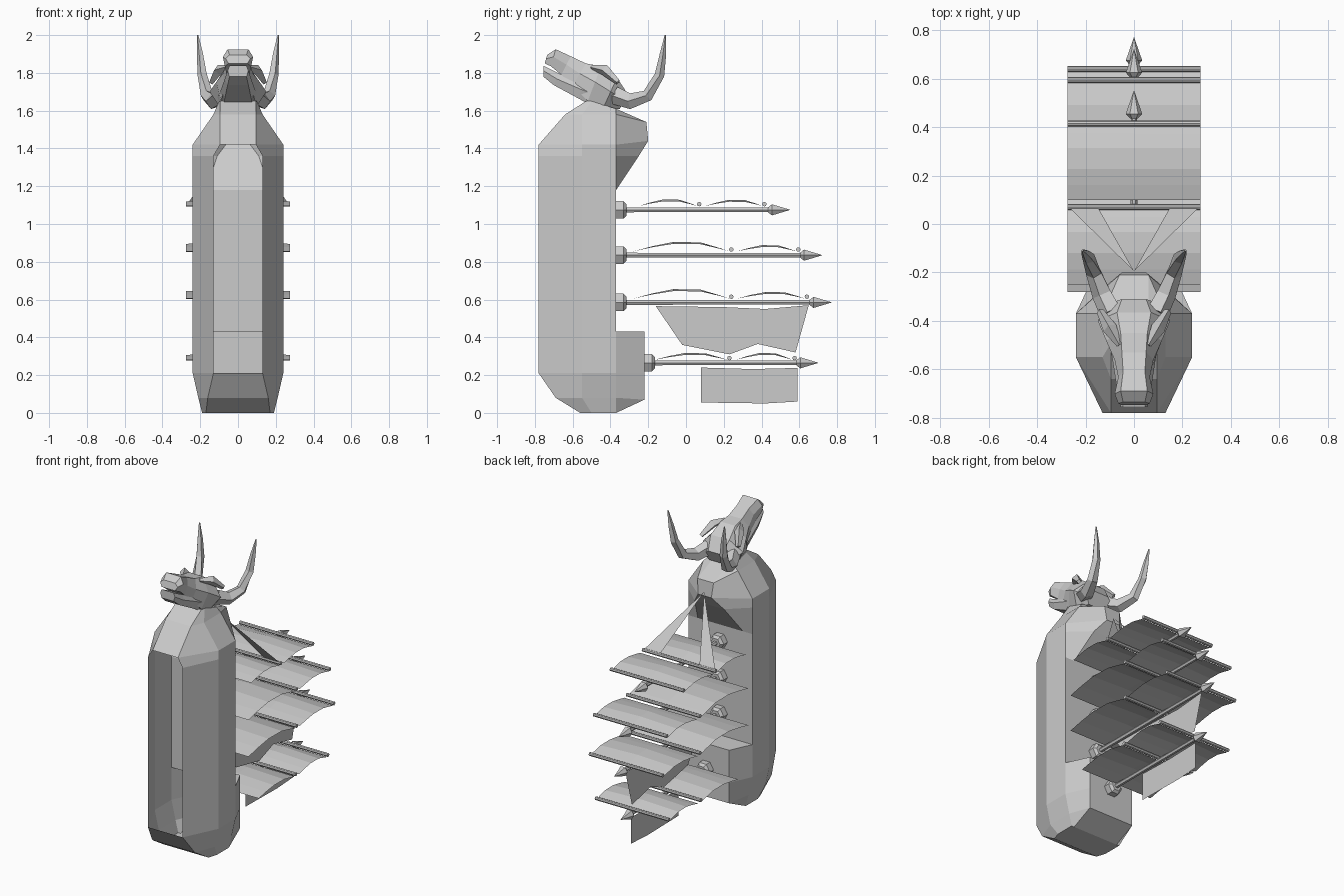
import bpy, bmesh, math
from mathutils import Vector

cube = bpy.data.objects.get("Cube")
if cube:
    bpy.data.objects.remove(cube)

grey = bpy.data.materials.new("plain grey")
grey.use_nodes = True
tone = (0.6, 0.6, 0.6, 1)
grey.diffuse_color = tone
grey.node_tree.nodes["Principled BSDF"].inputs["Base Color"].default_value = tone


def make(name, verts, faces, mirror=False):
    """Mesh object from points and faces, optionally mirrored across x."""
    bm = bmesh.new()
    points = [bm.verts.new(v) for v in verts]
    for face in faces:
        bm.faces.new([points[i] for i in face])
    bmesh.ops.remove_doubles(bm, verts=bm.verts, dist=0.0005)
    bmesh.ops.recalc_face_normals(bm, faces=bm.faces)
    mesh = bpy.data.meshes.new(name)
    bm.to_mesh(mesh)
    bm.free()
    mesh.materials.append(grey)
    obj = bpy.data.objects.new(name, mesh)
    bpy.context.collection.objects.link(obj)
    if mirror:
        obj.modifiers.new("mirror", 'MIRROR')
    return obj


def loft(name, rings, closed=True, caps=True, mirror=False, skip=()):
    """Skin equal-sized rings of points; skip lists (ring, side) gaps."""
    n = len(rings[0])
    faces = []
    for r in range(len(rings) - 1):
        for i in range(n if closed else n - 1):
            if (r, i) not in skip:
                j = (i + 1) % n
                faces.append((r * n + i, r * n + j, r * n + n + j, r * n + n + i))
    if caps:
        faces += [tuple(range(n)), tuple(range(len(rings) * n - n, len(rings) * n))]
    return make(name, [p for ring in rings for p in ring], faces, mirror)


def tube(name, path, radii, sides, mirror=False):
    """Faceted tube of varying radius along a path."""
    path = [Vector(p) for p in path]
    rings = []
    for i, p in enumerate(path):
        along = (path[min(i + 1, len(path) - 1)] - path[max(i - 1, 0)]).normalized()
        u = along.cross(Vector((0, 0, 1)) if abs(along.z) < 0.9 else Vector((0, -1, 0))).normalized()
        v = along.cross(u)
        angles = [math.tau * k / sides for k in range(sides)]
        rings.append([p + radii[i] * (u * math.cos(a) + v * math.sin(a)) for a in angles])
    return loft(name, rings, mirror=mirror)


# Hull: half rings from the open keel, round the side, to the deck centre
# z, keel x, keel y, side x, side y, deck x, deck y, deck z
DECK = -0.37
stations = [
    (0, .17, -.56, .19, -.5, .17, DECK, 0),
    (.08, .16, -.69, .21, -.55, .17, -.22, .07),
    (.21, .13, -.78, .24, -.55, .17, -.22, .21),
    (.43, .13, -.78, .24, -.55, .17, -.22, .43),
    (.43, .13, -.78, .24, -.55, .17, DECK, .43),
    (1.18, .13, -.78, .24, -.55, .17, DECK, 1.18),
    (1.36, .13, -.78, .24, -.55, .11, -.25, 1.36),
    (1.42, .095, -.78, .24, -.55, .05, -.2, 1.44),
    (1.58, .095, -.64, .13, -.55, .06, -.21, 1.54),
    (1.65, .095, -.53, .1, -.5, .06, DECK, 1.61)]
rings = []
for z, kx, ky, sx, sy, dx, dy, dz in stations:
    edge_z = min(z, 1.61)
    rings.append([(0, ky, z), (kx, ky, z), (sx, sy, z), (sx, DECK, edge_z), (dx, dy, dz), (0, dy, dz)])
keel_gap = [(r, 0) for r in range(2, 7)]
hull = loft("hull", rings, closed=False, caps=False, mirror=True, skip=keel_gap)
make("hull_end_caps", rings[0] + rings[-1], [range(6), range(6, 12)], mirror=True)


# Masts, yards and square sails
HALF = 0.275


def square_sail(name, start, end, yard_z, peak):
    rings = []
    for t, h in ((0, 0), (.2, .55), (.42, 1), (.7, .95), (.9, .35), (1, 0)):
        z = yard_z - .01 + h * (peak - yard_z + .01)
        y = start + t * (end - start)
        rings.append([(-HALF, y, z - .01 * h), (0, y, z), (HALF, y, z - .01 * h)])
    loft(name, rings, closed=False, caps=False)


# name, mast z, foot y, tip y, lower sail start, lower yard y, upper yard y, yard z, peaks
masts = [
    ("fore", 1.075, DECK, .55, -.25, .07, .415, 1.105, 1.13, 1.128),
    ("main", .835, DECK, .72, -.28, .24, .595, .865, .905, .888),
    ("rear", .585, DECK, .77, -.28, .24, .64, .615, .655, .64),
    ("stern", .265, -.22, .70, -.17, .23, .575, .29, .317, .317)]
for name, z, foot, tip, start, yard_a, yard_b, yard_z, peak_a, peak_b in masts:
    tube(name + "_mast", [(0, foot, z), (0, tip - .08, z)], [.015, .013], 6)
    tube(name + "_mast_foot", [(0, foot, z), (0, foot + .04, z), (0, foot + .055, z)],
         [.053, .053, .035], 6)
    tube(name + "_mast_tip", [(0, tip - .115, z), (0, tip - .095, z), (0, tip, z)],
         [.016, .034, .001], 6)
    for label, y in (("lower", yard_a), ("upper", yard_b)):
        tube(name + "_" + label + "_yard", [(-HALF, y, yard_z), (HALF, y, yard_z)], [.012, .012], 8)
    square_sail(name + "_lower_sail", start, yard_a - .01, yard_z, peak_a)
    square_sail(name + "_upper_sail", yard_a + .03, yard_b - .01, yard_z, peak_b)

# Flat sails hanging in the centre plane
hanging = {
    "rear_hanging_sail": [(-.16, .565), (.2, .56), (.42, .55), (.65, .57), (.58, .32), (.38, .365),
                          (.23, .31), (-.02, .36)],
    "stern_hanging_sail": [(.08, .24), (.35, .232), (.59, .238), (.59, .06), (.42, .05), (.08, .055)]}
for name, outline in hanging.items():
    make(name, [(0, y, z) for y, z in outline], [range(len(outline))])

# Stay sails from the bow to the first yard
make("stay_sails", [(0, -.195, 1.47), (.15, .07, 1.105), (.27, .07, 1.105)], [(0, 1, 2)], mirror=True)


# Beast head: sections given by top y, top z, bottom y, bottom z, top, middle and bottom half widths
def section(ty, tz, by, bz, top, mid, low):
    my, mz = ty * .55 + by * .45, tz * .55 + bz * .45
    half = [(top, ty, tz), (mid, my, mz), (low, by, bz)]
    return half + [(-x, y, z) for x, y, z in reversed(half)]


loft("head", [section(*s) for s in (
    (-.31, 1.69, -.35, 1.61, .05, .1, .07),
    (-.365, 1.775, -.44, 1.61, .07, .15, .09),
    (-.45, 1.835, -.52, 1.65, .055, .115, .09),
    (-.53, 1.85, -.6, 1.73, .05, .08, .07),
    (-.61, 1.888, -.66, 1.79, .045, .065, .06),
    (-.69, 1.925, -.715, 1.835, .055, .08, .07),
    (-.735, 1.895, -.748, 1.85, .045, .065, .05))])
loft("lower_jaw", [section(*s) for s in (
    (-.42, 1.72, -.46, 1.605, .08, .11, .08),
    (-.54, 1.75, -.57, 1.665, .07, .09, .07),
    (-.67, 1.795, -.7, 1.735, .055, .07, .055),
    (-.755, 1.838, -.755, 1.78, .045, .055, .045))])
tube("brow_ridge", [(.06, -.5, 1.83), (.1, -.43, 1.815), (.14, -.36, 1.75)], [.012, .03, .015], 4, mirror=True)
tube("horn", [(.09, -.37, 1.68), (.13, -.29, 1.65), (.165, -.2, 1.68), (.187, -.14, 1.79),
              (.2, -.122, 1.9), (.213, -.109, 2.0)], [.05, .044, .034, .027, .018, .004], 5, mirror=True)
